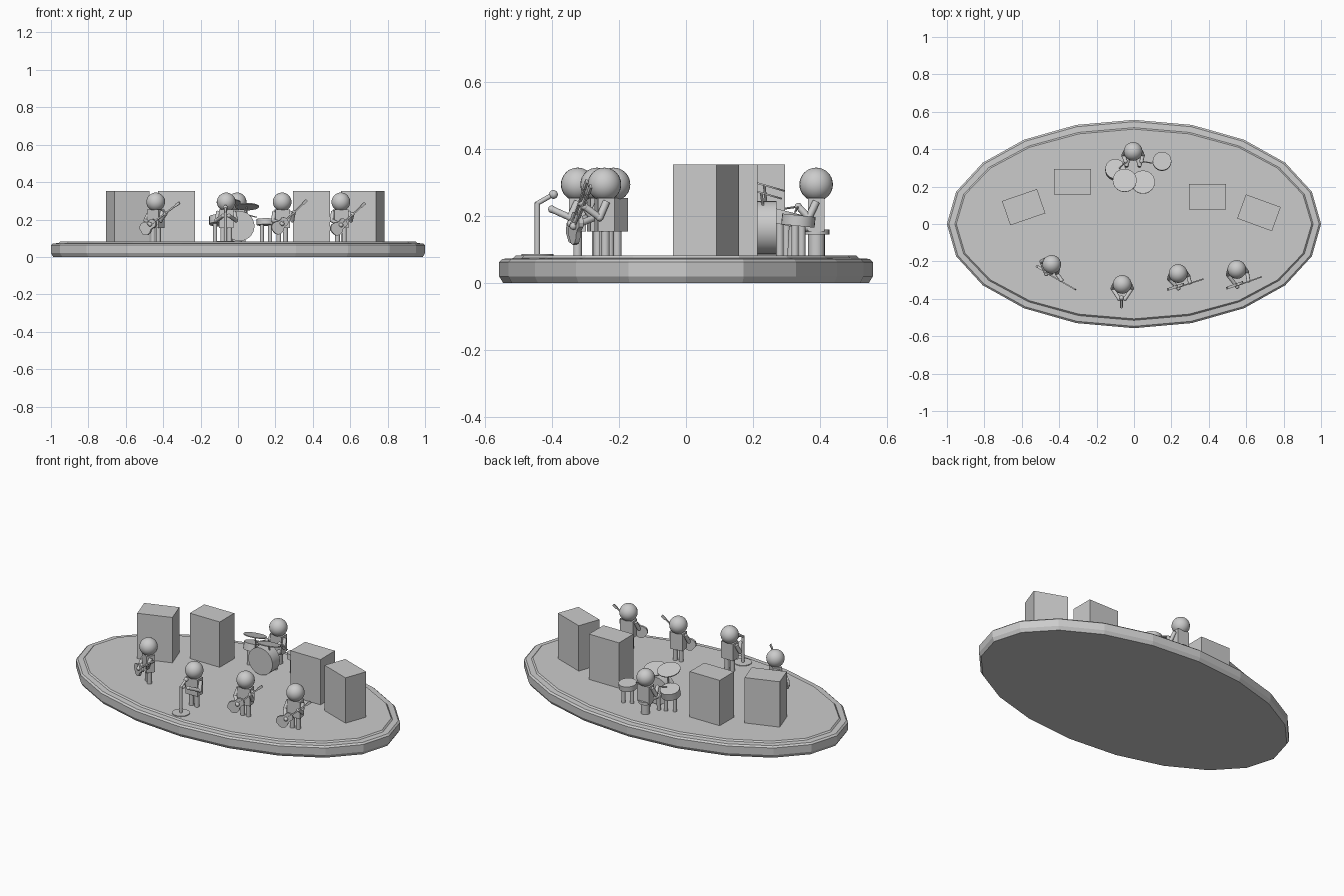
import bpy, bmesh, math
from mathutils import Vector, Matrix

if "Cube" in bpy.data.objects:
    bpy.data.objects.remove(bpy.data.objects["Cube"])

FLOOR = 0.082


def finish(name, bm, mat=None, smooth=True):
    if mat:
        bm.transform(mat)
    bmesh.ops.recalc_face_normals(bm, faces=bm.faces)
    me = bpy.data.meshes.new(name)
    bm.to_mesh(me)
    bm.free()
    ob = bpy.data.objects.new(name, me)
    bpy.context.collection.objects.link(ob)
    if smooth:
        bpy.context.view_layer.objects.active = ob
        bpy.ops.object.select_all(action='DESELECT')
        ob.select_set(True)
        bpy.ops.object.shade_smooth_by_angle()
    return ob


def box(name, size, loc, yaw=0):
    bm = bmesh.new()
    bmesh.ops.create_cube(bm, size=1, matrix=Matrix.Diagonal((*size, 1)))
    m = Matrix.Translation(loc) @ Matrix.Rotation(math.radians(yaw), 4, 'Z')
    return finish(name, bm, m, smooth=False)


def rod(name, a, b, r1, r2=None, seg=16):
    a, b = Vector(a), Vector(b)
    d = b - a
    bm = bmesh.new()
    bmesh.ops.create_cone(bm, cap_ends=True, segments=seg, radius1=r1,
                          radius2=r1 if r2 is None else r2, depth=d.length)
    m = Matrix.Translation((a + b) / 2) @ d.to_track_quat('Z', 'Y').to_matrix().to_4x4()
    return finish(name, bm, m)


def ball(name, loc, r):
    bm = bmesh.new()
    bmesh.ops.create_uvsphere(bm, u_segments=24, v_segments=16, radius=r)
    return finish(name, bm, Matrix.Translation(loc))


def disc(name, loc, r, depth, tilt=0, seg=24):
    # drum-like cylinder; positive tilt raises the front edge
    ax = Matrix.Rotation(math.radians(-tilt), 3, 'X') @ Vector((0, 0, depth / 2))
    return rod(name, Vector(loc) - ax, Vector(loc) + ax, r, seg=seg)


# Stage: 20-sided oval with stepped rim
bm = bmesh.new()
rings = []
for inset, z in [(.012, 0), (0, .02), (0, .063), (.01, .072), (.042, .074), (.05, FLOOR)]:
    rings.append([bm.verts.new(((1 - inset) * math.cos(i * math.pi / 10),
                                (.557 - inset) * math.sin(i * math.pi / 10), z)) for i in range(20)])
for lo, hi in zip(rings, rings[1:]):
    for i in range(20):
        j = (i + 1) % 20
        bm.faces.new((lo[i], lo[j], hi[j], hi[i]))
bm.faces.new(rings[0][::-1])
bm.faces.new(rings[-1])
finish('stage', bm, smooth=False)

# Speaker cabinets
for x, y, yaw in [(-.59, .09, 19), (-.33, .226, 0), (.393, .145, 0), (.668, .06, -20)]:
    box('speaker_cabinet', (.198, .137, .277), (x, y, .2145), yaw)


def musician(name, x, y, yaw, hands, seated=False):
    # head, torso, legs and bent arms reaching world-space hand points
    m = Matrix.Translation((x, y, 0)) @ Matrix.Rotation(math.radians(yaw), 4, 'Z')
    ball(name + '_head', (x, y, .294), .05)
    box(name + '_torso', (.078, .05, .1), (x, y, .204), yaw)
    for s, hand in zip((-1, 1), hands):
        if seated:
            rod(name + '_thigh', m @ Vector((s * .02, 0, .165)), m @ Vector((s * .035, -.075, .165)), .012)
            rod(name + '_shin', m @ Vector((s * .035, -.07, .17)), m @ Vector((s * .035, -.075, FLOOR)), .011)
        else:
            rod(name + '_leg', m @ Vector((s * .018, 0, FLOOR)), m @ Vector((s * .018, 0, .16)), .013)
        elbow = m @ Vector((s * .052, -.022, .195))
        rod(name + '_upper_arm', m @ Vector((s * .042, 0, .242)), elbow, .011)
        ball(name + '_elbow', elbow, .011)
        rod(name + '_forearm', elbow, hand, .01)
        ball(name + '_hand', hand, .011)


def guitar(start, tip):
    # flat waisted body, neck and headstock lying along start -> tip
    a, b = Vector(start), Vector(tip)
    X = (b - a).normalized()
    N = X.cross(Vector((0, 0, 1))).normalized()
    Y = N.cross(X)
    m = Matrix((X, Y, N)).transposed().to_4x4()
    m.translation = a
    L = (b - a).length
    half = [(0, .016), (.008, .028), (.024, .036), (.042, .033), (.056, .024),
            (.07, .022), (.085, .025), (.095, .018), (.1, .006)]
    outline = half + [(x, -y) for x, y in reversed(half)]
    bm = bmesh.new()
    f = bm.faces.new([bm.verts.new((x, y, -.007)) for x, y in outline])
    ext = bmesh.ops.extrude_face_region(bm, geom=[f])
    bmesh.ops.translate(bm, vec=(0, 0, .014),
                        verts=[v for v in ext['geom'] if isinstance(v, bmesh.types.BMVert)])
    finish('guitar_body', bm, m)
    for nm, x0, x1, w in [('guitar_neck', .05, L - .02, .008), ('guitar_headstock', L - .028, L, .014)]:
        bm = bmesh.new()
        bmesh.ops.create_cube(bm, size=1, matrix=Matrix.Translation(((x0 + x1) / 2, 0, .006))
                              @ Matrix.Diagonal((x1 - x0, w, .007, 1)))
        finish(nm, bm, m, smooth=False)
    return a.lerp(b, .25) + N * .012, a.lerp(b, .62)


# Guitar players
for x, y, yaw, start, tip in [
        (-.44, -.216, -38, (-.515, -.228, .135), (-.31, -.345, .29)),
        (.236, -.265, 8, (.19, -.347, .135), (.365, -.29, .303)),
        (.55, -.243, 8, (.505, -.34, .13), (.677, -.278, .288))]:
    musician('guitarist', x, y, yaw, guitar(start, tip))

# Singer with microphone stand
musician('singer', -.063, -.323, 0, [(-.08, -.4, .22), (-.048, -.4, .22)])
disc('mic_base', (-.067, -.443, FLOOR + .002), .048, .004)
rod('mic_pole', (-.067, -.443, FLOOR), (-.067, -.443, .24), .008)
rod('mic_handle', (-.067, -.447, .235), (-.067, -.4, .262), .007)
ball('mic_head', (-.067, -.395, .264), .013)

# Drummer on a stool, with sticks
hands = [(-.045, .335, .228), (.04, .335, .228)]
musician('drummer', -.005, .388, 0, hands, seated=True)
disc('stool_seat', (-.005, .389, .152), .038, .016)
rod('stool_stem', (-.005, .389, FLOOR), (-.005, .389, .145), .025)
for (x, y, z), end in zip(hands, [(-.08, .295, .222), (.1, .325, .212)]):
    rod('drumstick', (x, y, z), end, .003, seg=8)

# Drum kit
rod('bass_drum', (.008, .2, .165), (.008, .27, .165), .08, seg=28)
for x, y, z, r, depth, tilt in [(-.1, .29, .195, .054, .042, 14), (.15, .335, .186, .05, .032, 6)]:
    disc('tom_drum', (x, y, z), r, depth, tilt)
    for dx, dy in [(-.022, -.01), (.022, .01)]:
        rod('tom_leg', (x + dx, y + dy, FLOOR), (x + dx, y + dy, z), .011)
for x, y, z in [(-.05, .233, .292), (.048, .224, .269)]:
    disc('cymbal', (x, y, z), .064, .005, 16)
    rod('cymbal_stand', (x, y + .01, .2), (x, y, z), .004, seg=8)
